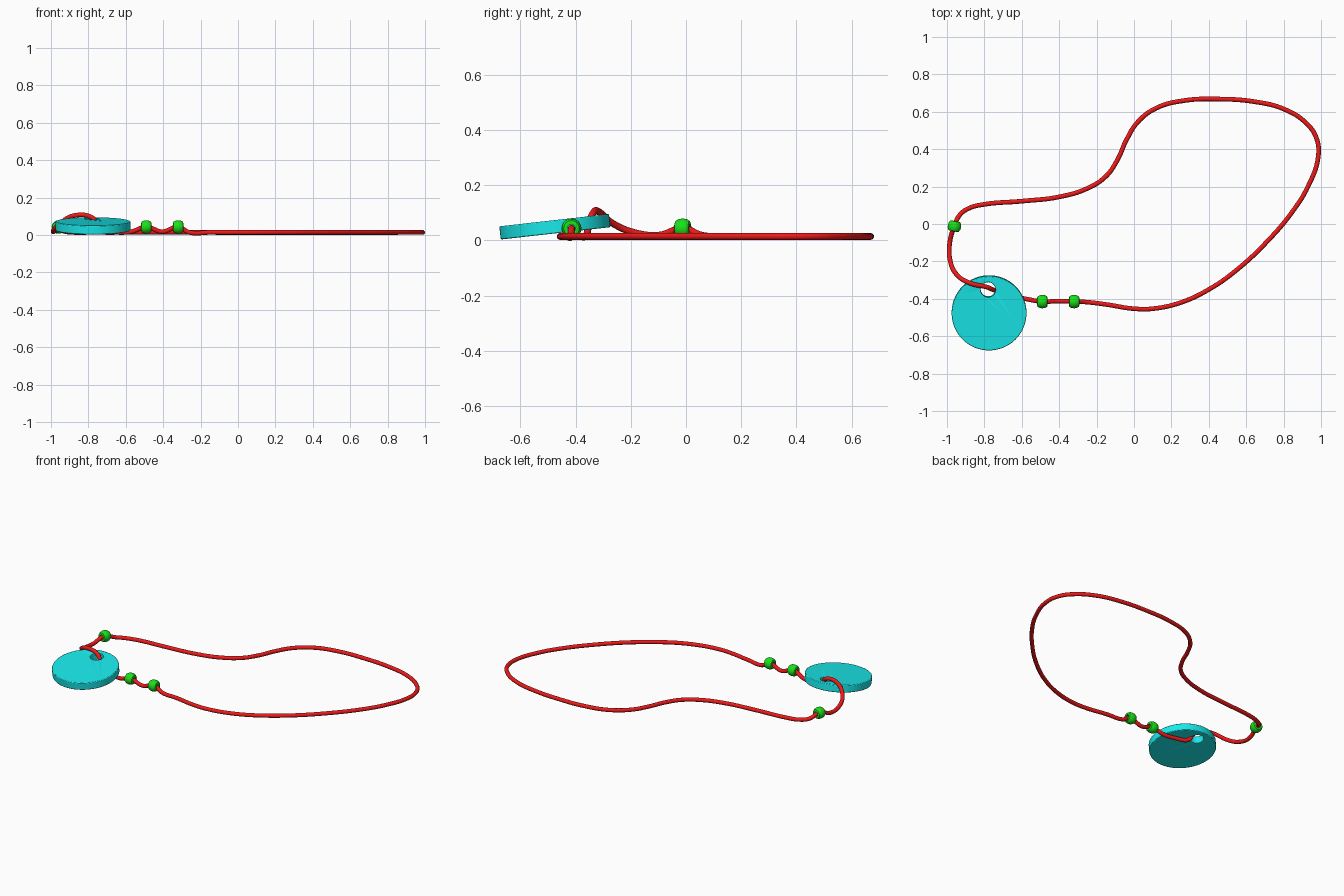
import bpy, math
from mathutils import Vector, Matrix

if "Cube" in bpy.data.objects:
    bpy.data.objects.remove(bpy.data.objects["Cube"])


def paint(obj, name, rgb):
    mat = bpy.data.materials.get(name) or bpy.data.materials.new(name)
    mat.diffuse_color = (*rgb, 1)
    mat.use_nodes = True
    mat.node_tree.nodes["Principled BSDF"].inputs["Base Color"].default_value = mat.diffuse_color
    obj.data.materials.append(mat)


def smooth(obj):
    bpy.ops.object.select_all(action='DESELECT')
    obj.select_set(True)
    bpy.context.view_layer.objects.active = obj
    bpy.ops.object.shade_smooth_by_angle(angle=math.radians(40))


# Cord: closed loop lying flat, lifted at the beads and through the disc
R = 0.0125
flat = [(-.93, .05), (-.88, .085), (-.8, .105), (-.6, .122), (-.4, .145),
        (-.25, .19), (-.15, .255), (-.09, .34), (-.04, .45), (.02, .545),
        (.12, .62), (.27, .66), (.45, .668), (.65, .653), (.8, .615),
        (.92, .54), (.975, .46), (.985, .36), (.93, .2), (.85, .07),
        (.72, -.085), (.55, -.245), (.4, -.35), (.25, -.42), (.1, -.453),
        (0, -.453), (-.15, -.43), (-.26, -.417)]
beads = [(-.32, -.415, .043), (-.49, -.415, .043), (-.96, -.012, .043)]
path = [(x, y, .014) for x, y in flat]
path[0] = (-.93, .05, .02)
path += [beads[0], (-.405, -.412, .018), beads[1], (-.57, -.402, .018),
         (-.65, -.385, .014), (-.725, -.36, .021), (-.752, -.352, .06),
         (-.785, -.338, .096), (-.88, -.315, .103), (-.95, -.268, .063),
         (-.983, -.195, .03), (-.985, -.1, .018), beads[2]]
cu = bpy.data.curves.new("cord", 'CURVE')
cu.dimensions = '3D'
cu.bevel_depth = R
cu.bevel_resolution = 4
cu.resolution_u = 8
sp = cu.splines.new('BEZIER')
sp.bezier_points.add(len(path) - 1)
for p, co in zip(sp.bezier_points, path):
    p.co = co
    p.handle_left_type = p.handle_right_type = 'AUTO'
sp.use_cyclic_u = True
cord = bpy.data.objects.new("cord", cu)
bpy.context.collection.objects.link(cord)
bpy.context.view_layer.objects.active = cord
cord.select_set(True)
bpy.ops.object.convert(target='MESH')
cord = bpy.context.object
paint(cord, "red", (.85, .01, .01))
smooth(cord)

# Disc: tilted coin with an off-centre hole
tilt = (math.radians(6.4), 0, 0)
bpy.ops.mesh.primitive_cylinder_add(vertices=64, radius=.2, depth=.048,
                                    location=(-.775, -.475, .049), rotation=tilt)
disc = bpy.context.object
disc.name = "disc"
hole_at = Matrix.Rotation(tilt[0], 3, 'X') @ Vector((-.005, .127, 0)) + disc.location
bpy.ops.mesh.primitive_cylinder_add(vertices=32, radius=.04, depth=.2,
                                    location=hole_at, rotation=tilt)
cutter = bpy.context.object
cutter.name = "hole_cutter"
cutter.hide_render = True
cutter.hide_set(True)
cut = disc.modifiers.new("hole", 'BOOLEAN')
cut.operation = 'DIFFERENCE'
cut.object = cutter
cut.solver = 'EXACT'
bev = disc.modifiers.new("edge", 'BEVEL')
bev.width = .004
bev.segments = 2
bev.limit_method = 'ANGLE'
paint(disc, "cyan", (.01, .82, .83))
smooth(disc)

# Beads: rounded rings threaded on the cord
profile = [(-.026, .014), (-.028, .02), (-.025, .028), (-.014, .034), (0, .036),
           (.014, .034), (.025, .028), (.028, .02), (.026, .014)]
N = 32


def bead(name, loc, axis):
    n = len(profile)
    verts = [(r * math.cos(a), r * math.sin(a), h)
             for a in (2 * math.pi * i / N for i in range(N)) for h, r in profile]
    faces = [(i * n + j, (i + 1) % N * n + j,
              (i + 1) % N * n + (j + 1) % n, i * n + (j + 1) % n)
             for i in range(N) for j in range(n)]
    me = bpy.data.meshes.new(name)
    me.from_pydata(verts, [], faces)
    ob = bpy.data.objects.new(name, me)
    bpy.context.collection.objects.link(ob)
    ob.location = loc
    ob.rotation_euler = Vector(axis).to_track_quat('Z', 'Y').to_euler()
    paint(ob, "green", (.01, .75, .01))
    smooth(ob)


bead("bead_right", beads[0], (1, 0, 0))
bead("bead_middle", beads[1], (1, 0, 0))
bead("bead_left", beads[2], (.2, 1, 0))
